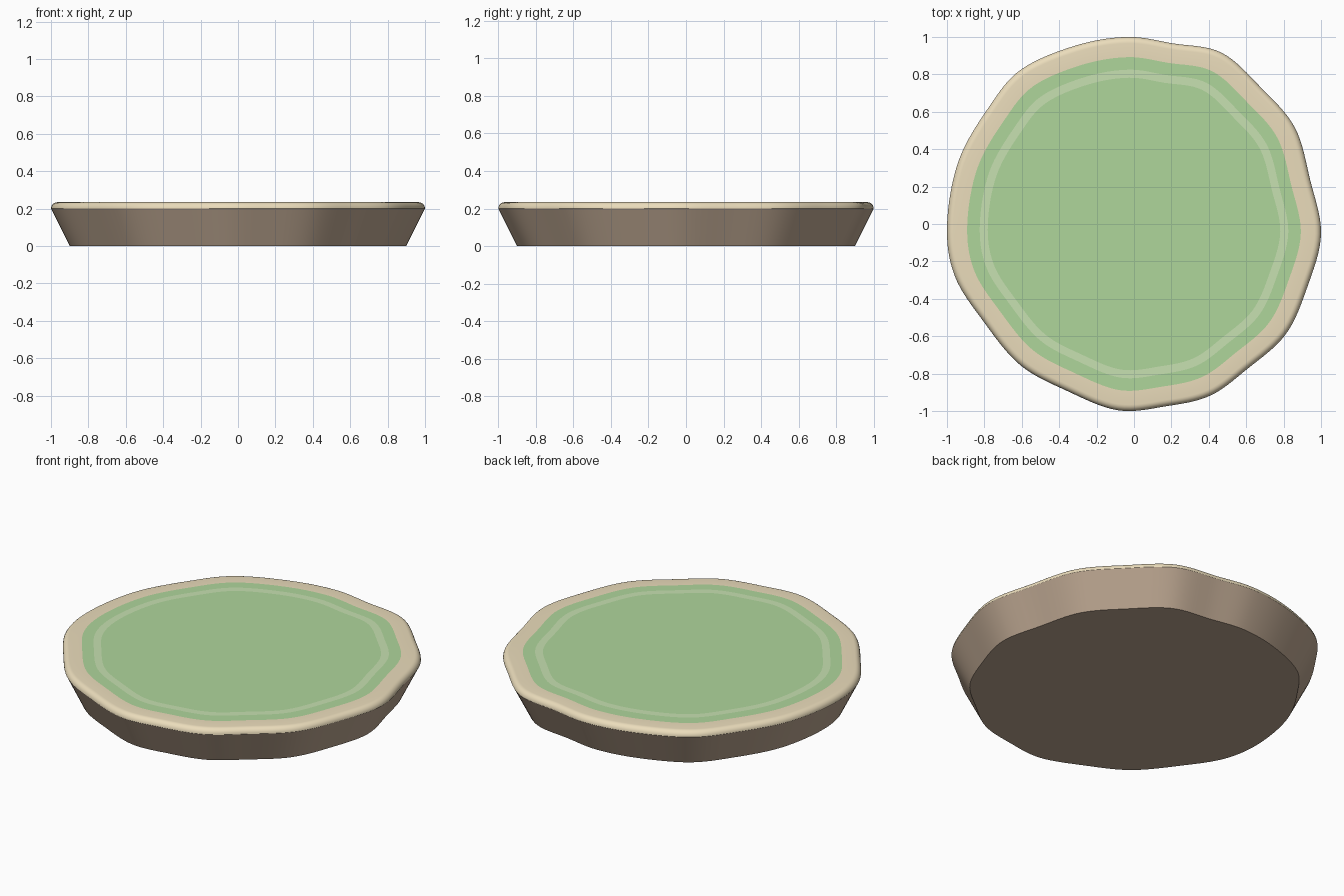
import bpy, bmesh, math
from mathutils import Vector

if "Cube" in bpy.data.objects:
    bpy.data.objects.remove(bpy.data.objects["Cube"])

# Outline control points: (angle in degrees, radius)
POLAR = [(92, 1.0), (78, .987), (63, 1.028), (47, .996), (31, 1.002), (14, .97),
         (-3, 1.0), (-20, .984), (-36, 1.0), (-52, .98), (-66, 1.0), (-80, .985),
         (-95, .995), (-112, .957), (-129, .965), (-147, .955), (-164, .995),
         (-180, .997), (-200, .995), (-219, .995), (-234, 1.022), (-252, 1.003)]
STEPS = 8


def outline():
    ctrl = [Vector((r * math.cos(math.radians(a)), r * math.sin(math.radians(a))))
            for a, r in reversed(POLAR)]
    n, pts = len(ctrl), []
    for i in range(n):
        p0, p1, p2, p3 = (ctrl[(i + k - 1) % n] for k in range(4))
        for s in range(STEPS):
            t = s / STEPS
            pts.append(.5 * (2 * p1 + (p2 - p0) * t + (2 * p0 - 5 * p1 + 4 * p2 - p3) * t * t
                             + (3 * p1 - p0 - 3 * p2 + p3) * t ** 3))
    # fit to a 2 x 2 square centred on the origin
    lo = Vector((min(p.x for p in pts), min(p.y for p in pts)))
    hi = Vector((max(p.x for p in pts), max(p.y for p in pts)))
    return [Vector(((p.x - lo.x) / (hi.x - lo.x) * 2 - 1,
                    (p.y - lo.y) / (hi.y - lo.y) * 2 - 1)) for p in pts]


OUTLINE = outline()


def material(name, rgb):
    m = bpy.data.materials.new(name)
    m.diffuse_color = (*rgb, 1)
    m.use_nodes = True
    m.node_tree.nodes["Principled BSDF"].inputs["Base Color"].default_value = m.diffuse_color
    return m


def loft(name, profile, mat, cap_start=False, cap_end=False):
    """Skin scaled copies of the outline; profile is (scale, z) from bottom/outside up/in."""
    bm = bmesh.new()
    rings = [[bm.verts.new((p.x * s, p.y * s, z)) for p in OUTLINE] for s, z in profile]
    n = len(OUTLINE)
    for a, b in zip(rings, rings[1:]):
        for i in range(n):
            j = (i + 1) % n
            bm.faces.new((a[i], a[j], b[j], b[i]))
    if cap_start:
        bm.faces.new(rings[0][::-1])
    if cap_end:
        bm.faces.new(rings[-1])
    me = bpy.data.meshes.new(name)
    bm.to_mesh(me)
    bm.free()
    me.materials.append(mat)
    ob = bpy.data.objects.new(name, me)
    bpy.context.collection.objects.link(ob)
    bpy.context.view_layer.objects.active = ob
    ob.select_set(True)
    bpy.ops.object.shade_smooth_by_angle(angle=math.radians(35))
    ob.select_set(False)
    return ob


TOP, R = .234, .034
# Tapered earth base
loft("earth_base", [(.9, 0), (1, TOP - R)], material("earth", (.50, .38, .28)), cap_start=True)
# Sandy rim with a rounded outer edge
arc = [(1 - R + R * math.cos(k * math.pi / 12), TOP - R + R * math.sin(k * math.pi / 12))
       for k in range(7)]
loft("sand_rim", arc + [(.892, TOP)], material("sand", (.83, .72, .50)))
# Grass surface
loft("grass_top", [(.892, TOP), (.82, TOP)], material("grass", (.43, .67, .33)), cap_end=True)
# Pale inlaid band
loft("grass_band", [(.825, TOP + .001), (.782, TOP + .001)], material("pale_grass", (.57, .75, .44)))
